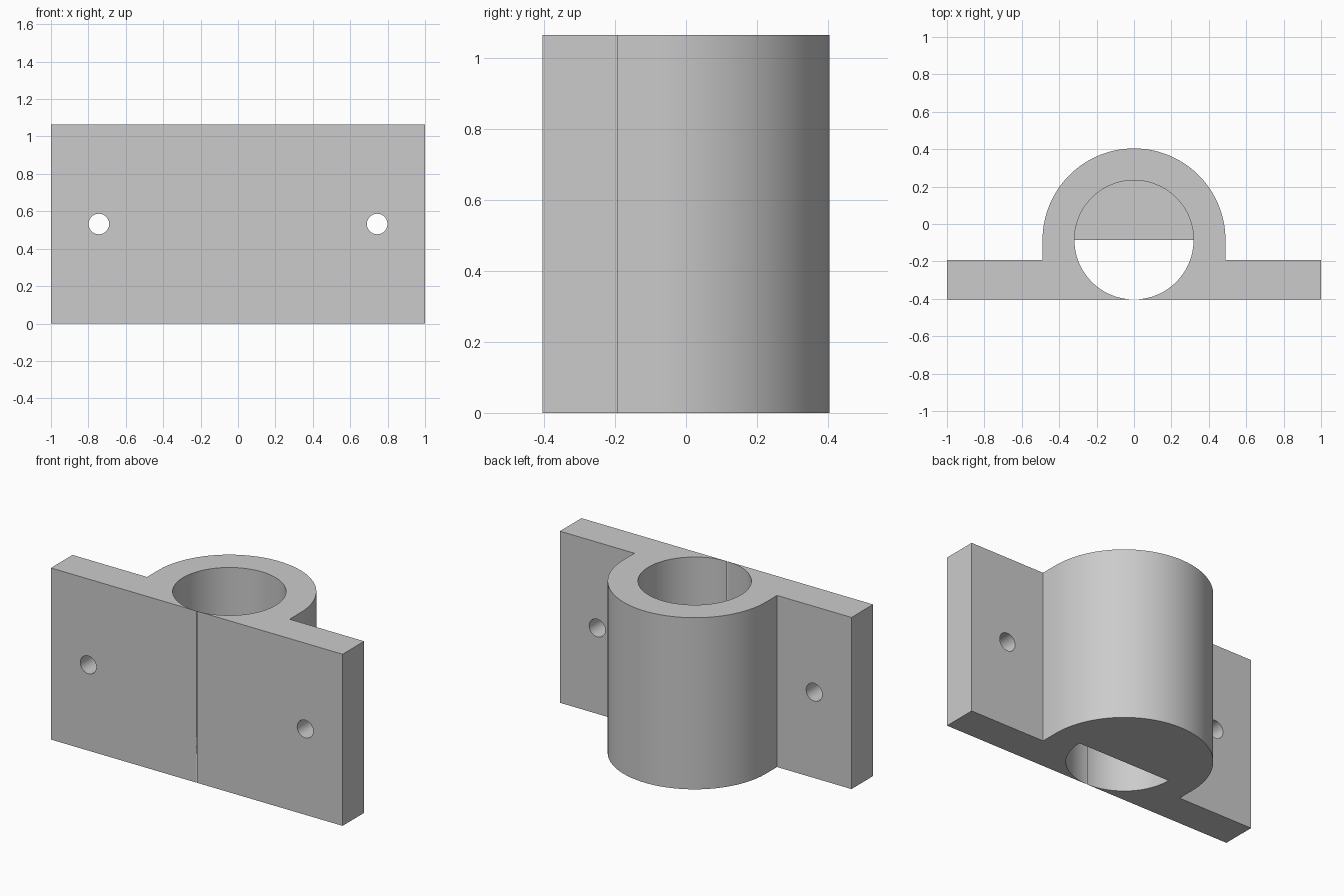
import bpy, bmesh, math

cube = bpy.data.objects.get("Cube")
if cube:
    bpy.data.objects.remove(cube, do_unlink=True)

HEIGHT = 1.064
FRONT = -0.404           # front face of the flange
FLANGE_BACK = -0.193     # back face of the flange
BORE_R, OUTER_R = 0.319, 0.489
AXIS_Y = FRONT + BORE_R  # the bore just touches the front face
FLOOR = 0.043
SLIT = 0.001             # half width of the hairline split

grey = bpy.data.materials.new("plain grey")
grey.use_nodes = True
colour = (0.6, 0.6, 0.6, 1)
grey.diffuse_color = colour
grey.node_tree.nodes["Principled BSDF"].inputs["Base Color"].default_value = colour


def arc(radius, start, end, steps):
    """Points on an arc round the bore axis."""
    angles = [start + (end - start) * i / steps for i in range(steps + 1)]
    return [(radius * math.cos(a), AXIS_Y + radius * math.sin(a)) for a in angles]


def extrude(name, outline, height):
    """Upright prism from a flat outline."""
    bm = bmesh.new()
    face = bm.faces.new([bm.verts.new((x, y, 0)) for x, y in outline])
    top = bmesh.ops.extrude_face_region(bm, geom=[face])["geom"]
    bmesh.ops.translate(bm, vec=(0, 0, height),
                        verts=[v for v in top if isinstance(v, bmesh.types.BMVert)])
    bmesh.ops.recalc_face_normals(bm, faces=bm.faces)
    mesh = bpy.data.meshes.new(name)
    bm.to_mesh(mesh)
    bm.free()
    mesh.materials.append(grey)
    obj = bpy.data.objects.new(name, mesh)
    bpy.context.collection.objects.link(obj)
    return obj


# Flanged sleeve: outer contour, then in through the split and round the bore
gap = math.asin(SLIT / BORE_R)
down = -math.pi / 2
outline = [(SLIT, FRONT), (1, FRONT), (1, FLANGE_BACK), (OUTER_R, FLANGE_BACK)]
outline += arc(OUTER_R, 0, math.pi, 64)
outline += [(-OUTER_R, FLANGE_BACK), (-1, FLANGE_BACK), (-1, FRONT), (-SLIT, FRONT)]
bore = arc(BORE_R - 0.0005, down - gap, down - 2 * math.pi + gap, 128)
sleeve = extrude("flanged_sleeve", outline + bore, HEIGHT)

# Half floor that stops the bore at the bottom
extrude("bore_end_stop", arc(BORE_R + 0.002, 0, math.pi, 64), FLOOR)

# Screw holes through both flanges
for side, label in ((1, "left"), (-1, "right")):
    bpy.ops.mesh.primitive_cylinder_add(
        vertices=48, radius=0.055, depth=0.6,
        location=(side * 0.744, FRONT, HEIGHT / 2), rotation=(math.pi / 2, 0, 0))
    cutter = bpy.context.object
    cutter.name = label + "_hole_cutter"
    cutter.data.materials.append(grey)
    cutter.hide_render = True
    cutter.hide_set(True)
    cut = sleeve.modifiers.new(label + " screw hole", "BOOLEAN")
    cut.operation, cut.solver, cut.object = "DIFFERENCE", "EXACT", cutter

# Apply the holes, then smooth the curved walls only
bpy.context.view_layer.objects.active = sleeve
bpy.ops.object.select_all(action="DESELECT")
sleeve.select_set(True)
for mod in list(sleeve.modifiers):
    bpy.ops.object.modifier_apply(modifier=mod.name)
for cutter in [o for o in bpy.data.objects if o.name.endswith("_hole_cutter")]:
    bpy.data.objects.remove(cutter, do_unlink=True)
bpy.ops.object.shade_smooth_by_angle(angle=math.radians(30))
